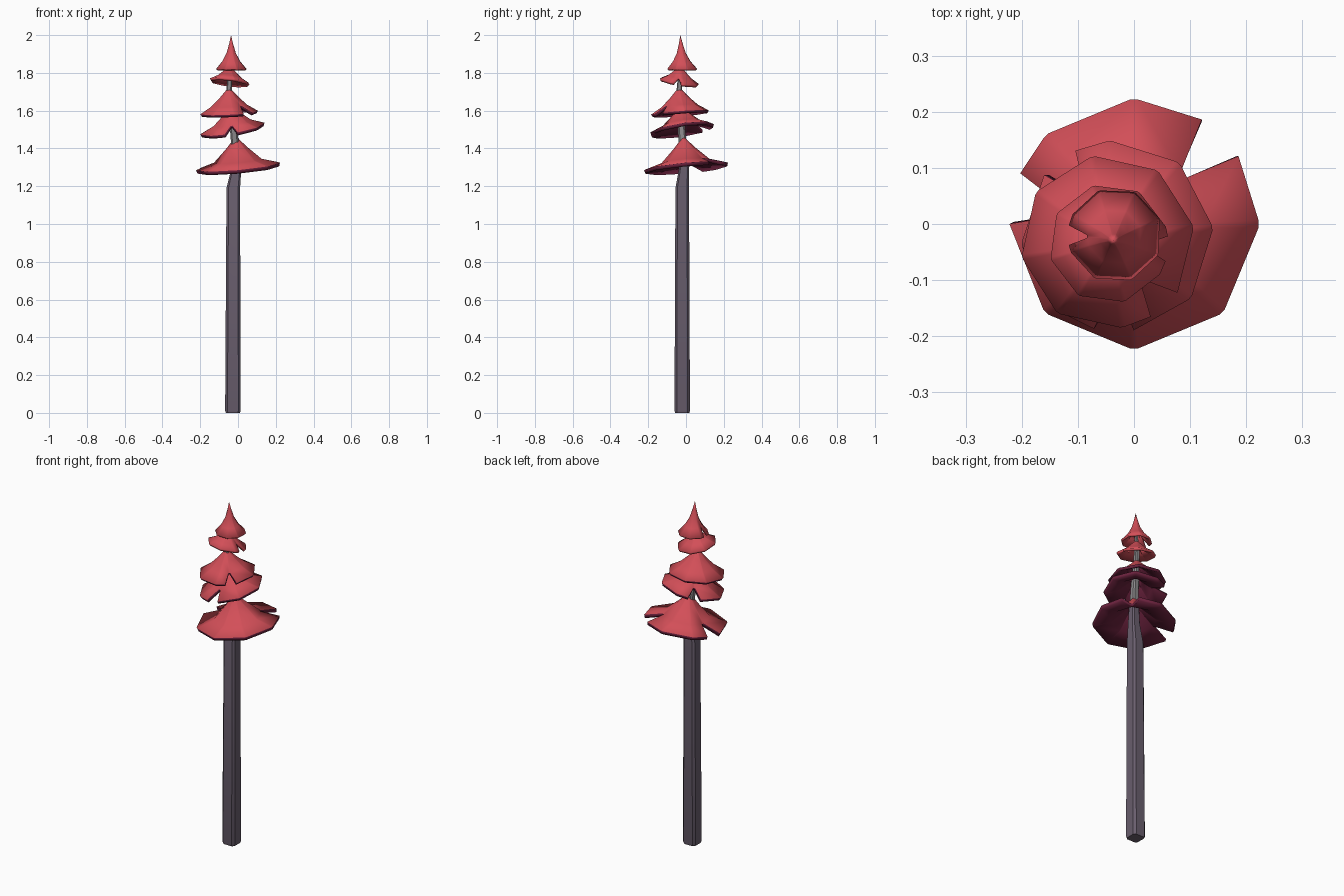
import bpy, bmesh, math
from mathutils import Vector

if "Cube" in bpy.data.objects:
    bpy.data.objects.remove(bpy.data.objects["Cube"])


def material(name, rgb):
    m = bpy.data.materials.new(name)
    m.diffuse_color = (*rgb, 1)
    m.use_nodes = True
    m.node_tree.nodes["Principled BSDF"].inputs["Base Color"].default_value = m.diffuse_color
    return m


RED = material("red foliage", (0.65, 0.078, 0.098))
MAROON = material("maroon underside", (0.14, 0.015, 0.045))
BARK = material("purple grey bark", (0.145, 0.115, 0.158))
GREY = material("grey inner stem", (0.26, 0.25, 0.26))


def make_object(name, bm, mats, angle):
    bmesh.ops.recalc_face_normals(bm, faces=bm.faces)
    mesh = bpy.data.meshes.new(name)
    bm.to_mesh(mesh)
    bm.free()
    for m in mats:
        mesh.materials.append(m)
    ob = bpy.data.objects.new(name, mesh)
    bpy.context.collection.objects.link(ob)
    bpy.ops.object.select_all(action='DESELECT')
    ob.select_set(True)
    bpy.context.view_layer.objects.active = ob
    bpy.ops.object.shade_smooth_by_angle(angle=math.radians(angle))
    return ob


def loft(name, path, mat, bevel):
    """Square stem with chamfered corners along (x, y, z, half width) points."""
    bm = bmesh.new()
    rings = []
    for x, y, z, h in path:
        c = h * (1 - bevel)
        pts = [(h, -c), (h, c), (c, h), (-c, h), (-h, c), (-h, -c), (-c, -h), (c, -h)]
        rings.append([bm.verts.new((x + a, y + b, z)) for a, b in pts])
    for lo, hi in zip(rings, rings[1:]):
        for i in range(8):
            j = (i + 1) % 8
            bm.faces.new((lo[i], lo[j], hi[j], hi[i]))
    bm.faces.new(rings[0][::-1])
    bm.faces.new(rings[-1])
    return make_object(name, bm, [mat], 30)


def skirt(name, rim, apex, r, tilt, profile, notches, under, thick, phase=0):
    """Flared octagonal branch tier, torn open at the notch angles (degrees)."""
    # columns: (inner angle, outer angle, opens a gap after this column)
    cols = []
    for k in range(8):
        a = k * 45 + phase
        if all(abs((a - n + 180) % 360 - 180) > 17 for n in notches):
            cols += [(a - 1.8, a - 1.8, False), (a + 1.8, a + 1.8, False)]
    for n in notches:
        n %= 360
        cols += [(n - 3, n - 12, True), (n + 3, n + 12, False)]
    cols.sort(key=lambda c: c[0])
    bm = bmesh.new()
    top = bm.verts.new(apex)
    A, R = Vector(apex), Vector(rim)
    grid = []
    for inner, outer, gap in cols:
        column = []
        for f, h in profile + [(1, 0)]:
            a = math.radians(outer if f == 1 else inner)
            x, y = r * f * math.cos(a), r * f * math.sin(a)
            c = R.lerp(A, h)
            column.append(bm.verts.new((c.x + x, c.y + y, c.z + tilt[0] * x + tilt[1] * y)))
        grid.append(column)
    for i, a in enumerate(grid):
        b = grid[(i + 1) % len(grid)]
        bm.faces.new((top, a[0], b[0]))
        last = len(a) - 1
        for k in range(last):
            if not (cols[i][2] and k == last - 1):
                bm.faces.new((a[k], a[k + 1], b[k + 1], b[k]))
    for f in bm.faces:
        f.normal_update()
    ob = make_object(name, bm, [RED, under], 40)
    if sum(p.normal.z for p in ob.data.polygons) < 0:
        ob.data.flip_normals()
    s = ob.modifiers.new("thickness", 'SOLIDIFY')
    s.thickness = thick
    s.offset = -1
    s.material_offset = 1
    s.material_offset_rim = 1
    return ob


# Trunk and thin inner stem
loft("trunk", [(-0.027, -0.02, 0, 0.037), (-0.027, -0.02, 0.012, 0.041),
               (-0.025, -0.02, 1.19, 0.036), (-0.008, -0.01, 1.30, 0.026),
               (-0.012, -0.014, 1.40, 0.022)], BARK, 0.3)
loft("inner_stem", [(-0.012, -0.014, 1.38, 0.021), (-0.025, -0.025, 1.52, 0.019),
                    (-0.047, -0.037, 1.70, 0.014), (-0.045, -0.03, 1.79, 0.012),
                    (-0.037, -0.027, 1.88, 0.006)], GREY, 0.4)

# Foliage tiers, bottom to top
skirt("foliage_tier_1", (0, 0, 1.305), (-0.012, -0.016, 1.475), 0.222, (0.09, 0.09),
      [(0.08, 0.82), (0.27, 0.55), (0.57, 0.17)], [45, 168], MAROON, 0.02)
skirt("foliage_tier_2", (-0.03, -0.022, 1.505), (-0.035, -0.028, 1.63), 0.17, (0.17, 0.15),
      [(0.1, 0.85), (0.3, 0.58), (0.58, 0.24)], [128, 268], MAROON, 0.018, 5)
skirt("foliage_tier_3", (-0.047, -0.032, 1.59), (-0.048, -0.037, 1.725), 0.154, (0.05, 0.08),
      [(0.1, 0.88), (0.32, 0.6), (0.62, 0.27)], [312], MAROON, 0.016, 10)
skirt("foliage_tier_4", (-0.045, -0.035, 1.755), (-0.042, -0.03, 1.84), 0.106, (-0.12, -0.16),
      [(0.1, 0.85), (0.32, 0.6), (0.6, 0.28)], [355], RED, 0.014, 15)
skirt("foliage_top", (-0.034, -0.02, 1.82), (-0.037, -0.03, 2.0), 0.084, (0, 0),
      [(0.12, 0.76), (0.3, 0.47), (0.58, 0.23)], [180], RED, 0.011, 20)
